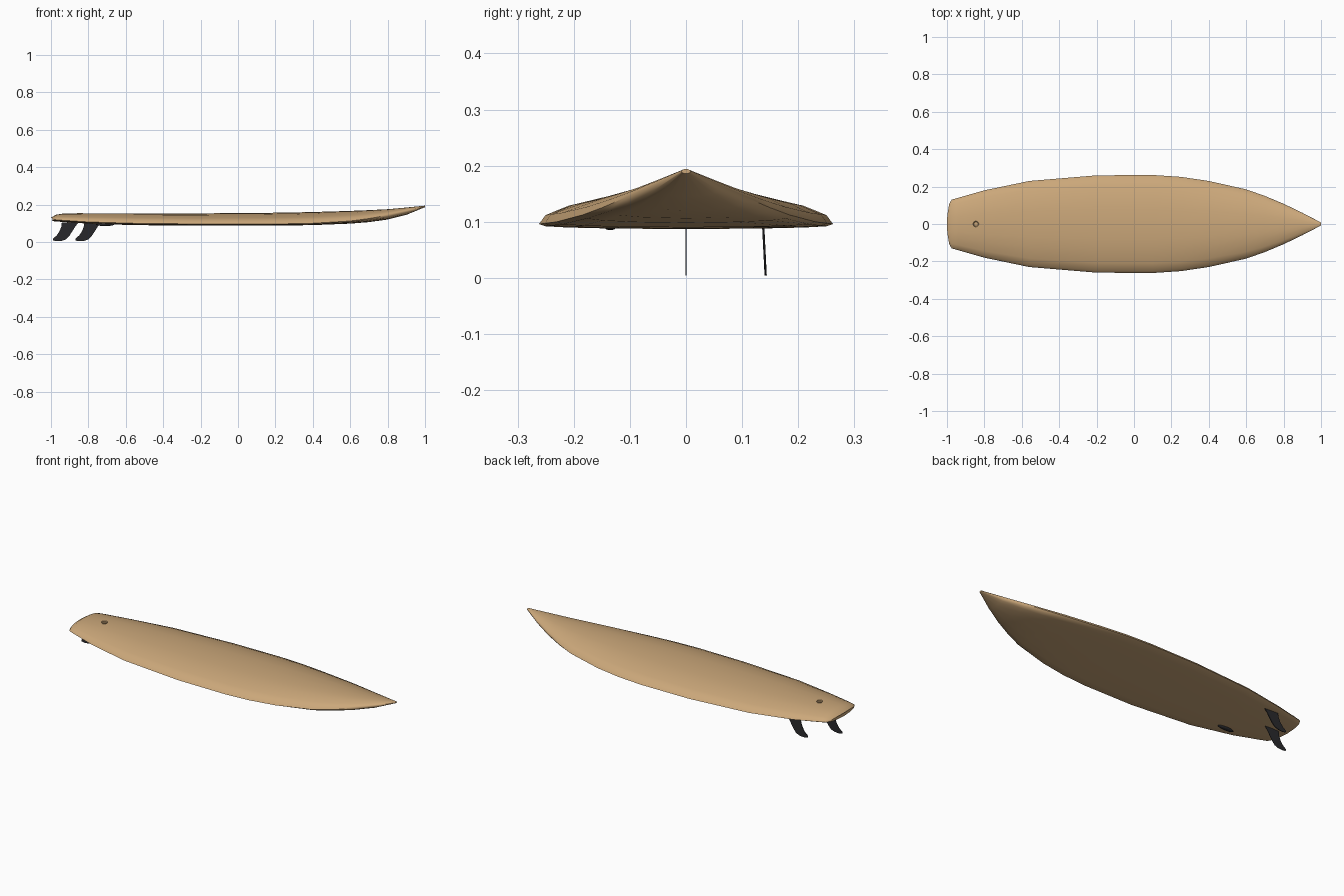
import bpy, bmesh, math
from mathutils import Vector

if "Cube" in bpy.data.objects:
    bpy.data.objects.remove(bpy.data.objects["Cube"])

def material(name, rgb):
    m = bpy.data.materials.new(name)
    m.diffuse_color = (*rgb, 1)
    m.use_nodes = True
    m.node_tree.nodes["Principled BSDF"].inputs["Base Color"].default_value = m.diffuse_color
    return m

tan = material("warm_tan", (0.60, 0.39, 0.195))
black = material("fin_black", (0.022, 0.022, 0.025))

def finish(name, bm, mat, angle=40):
    bmesh.ops.recalc_face_normals(bm, faces=bm.faces)
    me = bpy.data.meshes.new(name)
    bm.to_mesh(me)
    bm.free()
    me.materials.append(mat)
    ob = bpy.data.objects.new(name, me)
    bpy.context.collection.objects.link(ob)
    bpy.ops.object.select_all(action='DESELECT')
    ob.select_set(True)
    bpy.context.view_layer.objects.active = ob
    bpy.ops.object.shade_smooth_by_angle(angle=math.radians(angle))
    return ob

# Board: stations of x, half width, bottom z, rail z, deck z
stations = [
    (-1.0, .110, .112, .119, .130), (-.975, .130, .110, .119, .145),
    (-.94, .140, .107, .116, .151), (-.8, .18, .098, .107, .153),
    (-.56, .23, .090, .100, .153), (-.2, .26, .087, .096, .153),
    (.1, .262, .087, .096, .155), (.25, .252, .088, .097, .157),
    (.4, .23, .090, .100, .160), (.6, .185, .098, .112, .166),
    (.7, .150, .106, .125, .170), (.8, .108, .120, .143, .175),
    (.9, .060, .145, .165, .184), (1.0, .008, .186, .190, .194)]
# Cross-section: width fraction and drop from deck / rise from bottom
deck = [(0, 0), (.3, .05), (.53, .17), (.8, .45), (.955, .73), (1, 1)]
belly = [(.955, .55), (.8, .3), (.5, .1), (0, 0)]

bm = bmesh.new()
rings = []
for i, (x, w, zb, zr, zt) in enumerate(stations):
    half = [(f * w, zt - d * (zt - zr)) for f, d in deck]
    half += [(f * w, zb + d * (zr - zb)) for f, d in belly]
    loop = half + [(-y, z) for y, z in half[-2:0:-1]]
    # the tail end bows slightly outwards
    bow = .013 if i == 0 else 0
    rings.append([bm.verts.new((x + bow * (y / w) ** 2, y, z)) for y, z in loop])
n = len(rings[0])
for a, b in zip(rings, rings[1:]):
    for k in range(n):
        bm.faces.new((a[k], a[(k + 1) % n], b[(k + 1) % n], b[k]))
bm.faces.new(rings[0])
bm.faces.new(rings[-1])
finish("board", bm, tan, 50)

# Leash plug: short disc with a small recess
bm = bmesh.new()
bmesh.ops.create_cone(bm, cap_ends=True, segments=20, radius1=.016, radius2=.015, depth=.012)
bm.faces.ensure_lookup_table()
top = max(bm.faces, key=lambda f: f.calc_center_median().z)
bmesh.ops.inset_individual(bm, faces=[top], thickness=.004)
bmesh.ops.translate(bm, verts=top.verts, vec=(0, 0, -.004))
bmesh.ops.translate(bm, verts=bm.verts, vec=(-.845, 0, .150))
finish("leash_plug", bm, tan)

# Swept fins: outline in x (from the front of the root) and z
outline = [(.005, .104), (-.012, .084), (-.028, .058), (-.045, .032), (-.062, .014),
           (-.085, .006), (-.115, .004), (-.132, .008), (-.133, .017), (-.113, .034),
           (-.098, .056), (-.088, .080), (-.085, .104)]

def fin(name, x0, y0, thickness, lean):
    bm = bmesh.new()
    face = bm.faces.new([bm.verts.new((x0 + x, y0 - thickness / 2 + lean * (.104 - z), z))
                         for x, z in outline])
    ext = bmesh.ops.extrude_face_region(bm, geom=[face])
    moved = [v for v in ext["geom"] if isinstance(v, bmesh.types.BMVert)]
    bmesh.ops.translate(bm, verts=moved, vec=(0, thickness, 0))
    finish(name, bm, black)

fin("side_fin", -.737, .137, .004, .05)
fin("rear_fin", -.857, 0, .0015, 0)

# Empty fin mount on the other side
bm = bmesh.new()
bmesh.ops.create_uvsphere(bm, u_segments=20, v_segments=10, radius=1)
for v in bm.verts:
    v.co = Vector((-.71 + v.co.x * .05, -.135 + v.co.y * .013, .094 + v.co.z * .009))
finish("fin_mount", bm, black, 60)
